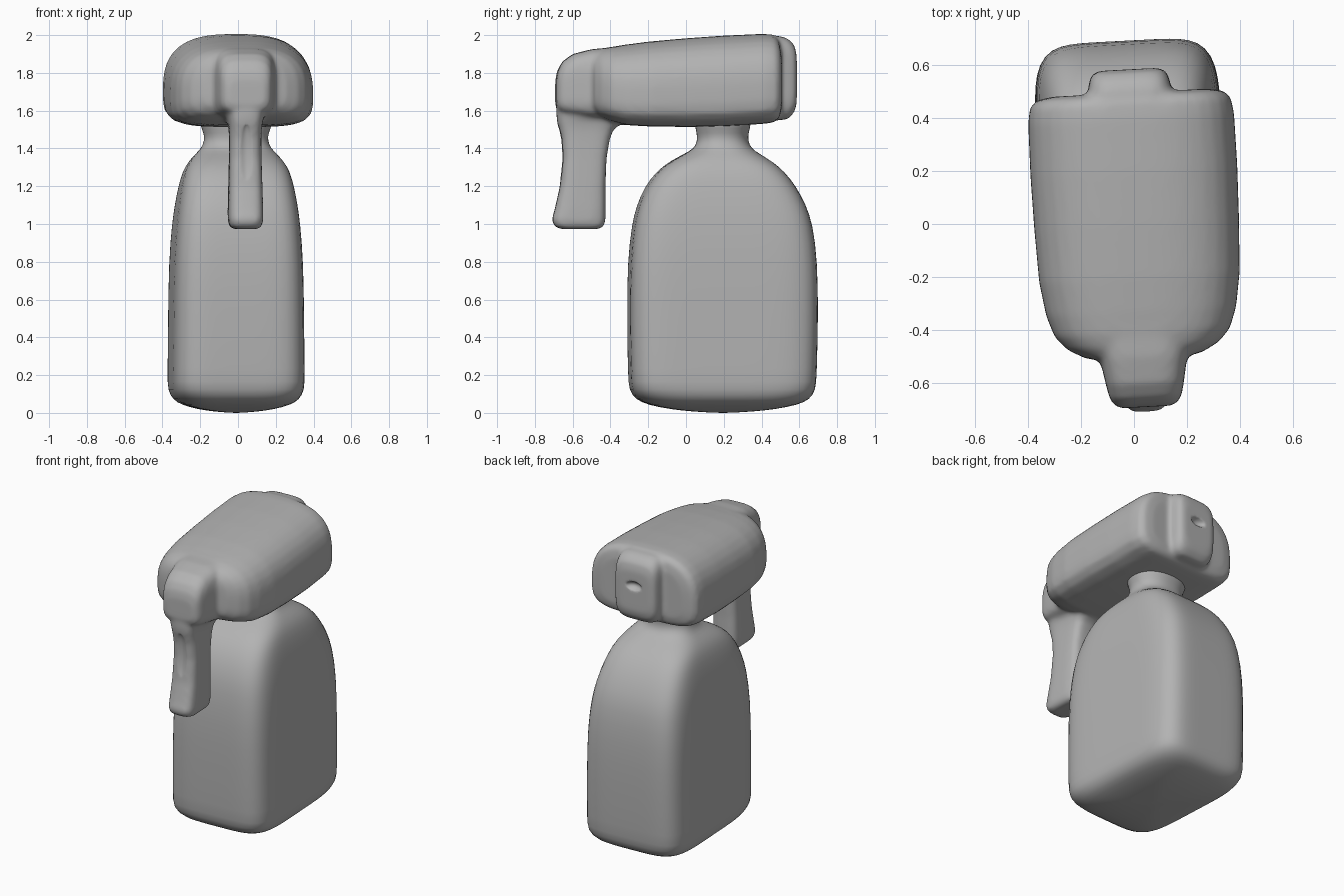
import bpy, bmesh, math
from mathutils import Vector

if "Cube" in bpy.data.objects:
    bpy.data.objects.remove(bpy.data.objects["Cube"])

TURN = math.radians(3)
grey = bpy.data.materials.new("plain grey")
grey.diffuse_color = (0.45, 0.45, 0.45, 1)
grey.use_nodes = True
grey.node_tree.nodes["Principled BSDF"].inputs["Base Color"].default_value = grey.diffuse_color


def ring(cu, cv, hu, hv_up, hv_dn, n_up, n_dn, count=48):
    """Rounded-rectangle outline with separate upper and lower halves."""
    pts = []
    for i in range(count):
        a = 2 * math.pi * i / count
        c, s = math.cos(a), math.sin(a)
        hv, n = (hv_up, n_up) if s >= 0 else (hv_dn, n_dn)
        r = (abs(c / hu) ** n + abs(s / hv) ** n) ** (-1 / n)
        pts.append((cu + r * c, cv + r * s))
    return pts


def loft(bm, rings):
    loops = [[bm.verts.new(p) for p in r] for r in rings]
    for a, b in zip(loops, loops[1:]):
        for i in range(len(a)):
            j = (i + 1) % len(a)
            bm.faces.new((a[i], a[j], b[j], b[i]))
    bm.faces.new(loops[0][::-1])
    bm.faces.new(loops[-1])


def z_ring(z, hx, y0, y1, n):
    h = (y1 - y0) / 2
    return [Vector((u, v, z)) for u, v in ring(0, (y0 + y1) / 2, hx, h, h, n, n)]


def y_ring(y, hx, z0, z1, n_up, n_dn, mid=0.36):
    zc = z0 + (z1 - z0) * mid
    return [Vector((u, y, v)) for u, v in ring(0, zc, hx, z1 - zc, zc - z0, n_up, n_dn)]


def finish(bm, name, x=0.0):
    bmesh.ops.recalc_face_normals(bm, faces=bm.faces)
    me = bpy.data.meshes.new(name)
    bm.to_mesh(me)
    bm.free()
    me.materials.append(grey)
    for p in me.polygons:
        p.use_smooth = True
    ob = bpy.data.objects.new(name, me)
    bpy.context.collection.objects.link(ob)
    ob.location.x = x
    ob.rotation_euler.z = TURN
    return ob


# bottle: domed base, straight walls, shoulders, flared neck
bm = bmesh.new()
rows = []
for z, k in ((0.0, 0.04), (0.006, 0.3), (0.018, 0.55), (0.042, 0.8), (0.07, 0.93)):
    rows.append(z_ring(z, 0.35 * k, 0.195 - 0.49 * k, 0.195 + 0.49 * k, 5))
for z, hx, y0, y1, n in (
        (0.12, 0.35, -0.295, 0.68, 7), (0.2, 0.35, -0.3, 0.685, 7),
        (0.5, 0.347, -0.305, 0.693, 7), (0.8, 0.343, -0.303, 0.69, 7),
        (1.0, 0.328, -0.28, 0.665, 6.5), (1.1, 0.315, -0.255, 0.63, 6),
        (1.2, 0.298, -0.212, 0.578, 5.5), (1.28, 0.277, -0.15, 0.515, 5),
        (1.33, 0.25, -0.085, 0.455, 4.2), (1.37, 0.215, -0.01, 0.39, 3.3),
        (1.4, 0.185, 0.045, 0.345, 2.6), (1.44, 0.168, 0.06, 0.328, 2.2),
        (1.48, 0.17, 0.058, 0.33, 2.2), (1.53, 0.195, 0.045, 0.345, 2.2),
        (1.6, 0.2, 0.045, 0.345, 2.2)):
    rows.append(z_ring(z, hx, y0, y1, n))
loft(bm, rows)
bottle = finish(bm, "bottle")
sub = bottle.modifiers.new("smooth form", 'SUBSURF')
sub.levels = sub.render_levels = 1

# spray head: wide housing
bm = bmesh.new()
loft(bm, [y_ring(y, hx, z0, z1, 2.8, 4.2) for y, hx, z0, z1 in (
    (-0.51, 0.14, 1.64, 1.87), (-0.495, 0.22, 1.6, 1.9), (-0.46, 0.285, 1.57, 1.92),
    (-0.41, 0.33, 1.548, 1.935), (-0.33, 0.358, 1.525, 1.948), (-0.2, 0.378, 1.517, 1.965),
    (0.0, 0.386, 1.514, 1.983), (0.2, 0.39, 1.517, 1.997), (0.4, 0.388, 1.53, 2.006),
    (0.46, 0.378, 1.537, 2.003), (0.485, 0.35, 1.56, 1.98), (0.495, 0.29, 1.6, 1.93))])
# nozzle block at the front
loft(bm, [y_ring(y, hx, z0, z1, 4, 5, 0.45) for y, hx, z0, z1 in (
    (-0.69, 0.09, 1.63, 1.76), (-0.682, 0.115, 1.605, 1.81), (-0.655, 0.135, 1.59, 1.86),
    (-0.6, 0.147, 1.58, 1.9), (-0.5, 0.165, 1.565, 1.925), (-0.35, 0.19, 1.56, 1.94))])
# ridge down the back
loft(bm, [y_ring(y, hx, z0, z1, 5, 5, 0.5) for y, hx, z0, z1 in (
    (0.3, 0.17, 1.56, 1.985), (0.5, 0.158, 1.55, 1.995), (0.54, 0.152, 1.555, 1.98),
    (0.57, 0.14, 1.59, 1.95), (0.583, 0.115, 1.63, 1.9))])
# trigger
loft(bm, [z_ring(z, hx, y0, y1, 4) for z, hx, y0, y1 in (
    (0.973, 0.06, -0.66, -0.47), (0.985, 0.084, -0.695, -0.437), (1.02, 0.092, -0.712, -0.428),
    (1.08, 0.092, -0.695, -0.428), (1.2, 0.089, -0.668, -0.428), (1.35, 0.085, -0.654, -0.422),
    (1.45, 0.084, -0.66, -0.405), (1.5, 0.085, -0.672, -0.385), (1.535, 0.09, -0.682, -0.34),
    (1.57, 0.1, -0.686, -0.26), (1.66, 0.11, -0.686, -0.2))])
head = finish(bm, "spray_head_and_trigger", 0.01)

# cutter for the rear dent and the finger groove
bm = bmesh.new()
for loc, size in (((0, 0.6, 1.8), (0.06, 0.05, 0.032)),
                  ((0, -0.685, 1.37), (0.045, 0.042, 0.16))):
    made = bmesh.ops.create_uvsphere(bm, u_segments=24, v_segments=16, radius=1)
    bmesh.ops.scale(bm, vec=size, verts=made["verts"])
    bmesh.ops.translate(bm, vec=loc, verts=made["verts"])
cutter = finish(bm, "dent_cutter", 0.01)
cutter.hide_render = True
cutter.hide_set(True)

# fuse the head parts and soften the joins
m = head.modifiers.new("fuse", 'REMESH')
m.mode = 'VOXEL'
m.voxel_size = 0.013
m.use_smooth_shade = True
m = head.modifiers.new("dents", 'BOOLEAN')
m.operation = 'DIFFERENCE'
m.object = cutter
m = head.modifiers.new("soften", 'SMOOTH')
m.factor = 0.5
m.iterations = 10
